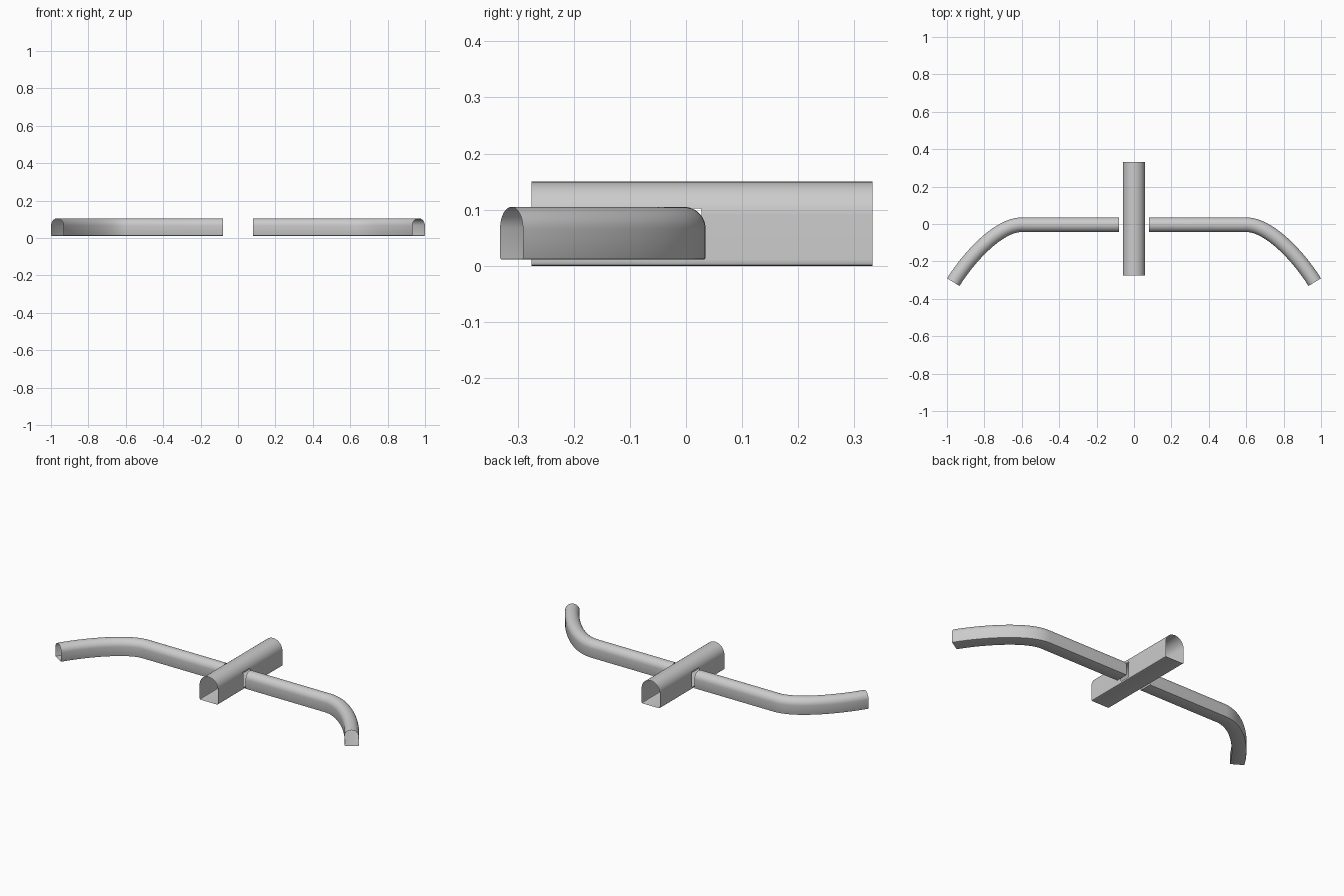
import bpy, bmesh, math
from mathutils import Vector

if "Cube" in bpy.data.objects:
    bpy.data.objects.remove(bpy.data.objects["Cube"])


def arch(half_w, z0, z1, bevel=0.006, steps=24):
    """Closed tunnel cross-section: flat floor, straight walls, round roof."""
    pts = [(-half_w + bevel, z0), (half_w - bevel, z0)]
    for i in (1, 2):
        a = math.radians(-90 + 45 * i)
        pts.append((half_w - bevel + bevel * math.cos(a), z0 + bevel + bevel * math.sin(a)))
    for i in range(steps + 1):
        a = math.pi * i / steps
        pts.append((half_w * math.cos(a), z1 - half_w + half_w * math.sin(a)))
    for i in (0, 1):
        a = math.radians(180 + 45 * i)
        pts.append((-half_w + bevel + bevel * math.cos(a), z0 + bevel + bevel * math.sin(a)))
    return pts


def sweep(profile, path, tangents):
    """Open-ended shell following a path in the ground plane."""
    bm = bmesh.new()
    rings = []
    for p, t in zip(path, tangents):
        side = Vector((t.y, -t.x, 0)).normalized()
        rings.append([bm.verts.new(p + side * u + Vector((0, 0, z))) for u, z in profile])
    n = len(profile)
    for a, b in zip(rings, rings[1:]):
        for i in range(n):
            j = (i + 1) % n
            bm.faces.new((a[i], a[j], b[j], b[i]))
    bmesh.ops.recalc_face_normals(bm, faces=bm.faces)
    return bm


def finish(bm, name):
    mesh = bpy.data.meshes.new(name)
    bm.to_mesh(mesh)
    bm.free()
    obj = bpy.data.objects.new(name, mesh)
    bpy.context.collection.objects.link(obj)
    bpy.ops.object.select_all(action='DESELECT')
    bpy.context.view_layer.objects.active = obj
    obj.select_set(True)
    bpy.ops.object.shade_smooth_by_angle(angle=math.radians(35))
    return obj


# Main tunnel with a rectangular doorway in each side wall
Y = Vector((0, 1, 0))
bm = sweep(arch(0.06, 0.0, 0.15), [Vector((0, -0.275, 0)), Vector((0, 0.332, 0))], [Y, Y])
y0, y1, z0, z1 = -0.036, 0.028, 0.011, 0.102
for co, no in (((0, y0, 0), (0, 1, 0)), ((0, y1, 0), (0, 1, 0)),
               ((0, 0, z0), (0, 0, 1)), ((0, 0, z1), (0, 0, 1))):
    bmesh.ops.bisect_plane(bm, geom=bm.verts[:] + bm.edges[:] + bm.faces[:],
                           plane_co=co, plane_no=no)
door = []
for f in bm.faces:
    c = f.calc_center_median()
    if y0 < c.y < y1 and z0 < c.z < z1:
        door.append(f)
bmesh.ops.delete(bm, geom=door, context='FACES')
finish(bm, "main_tunnel")

# Side tunnel: straight run, then a bend towards the front
end_dir = Vector((0.52, -0.85, 0)).normalized()
p0, p3 = Vector((0.6, -0.004, 0)), Vector((0.966, -0.311, 0))
p1, p2 = p0 + Vector((0.13, 0, 0)), p3 - end_dir * 0.14
path, tans = [Vector((0.08, -0.004, 0))], [Vector((1, 0, 0))]
for i in range(25):
    t = i / 24
    s = 1 - t
    path.append(p0 * s**3 + p1 * 3 * s * s * t + p2 * 3 * s * t * t + p3 * t**3)
    tans.append((p1 - p0) * s * s + (p2 - p1) * 2 * s * t + (p3 - p2) * t * t)
side = finish(sweep(arch(0.039, 0.011, 0.105, 0.004), path, tans), "side_tunnels")
mirror = side.modifiers.new("Mirror", 'MIRROR')
mirror.use_mirror_merge = False
